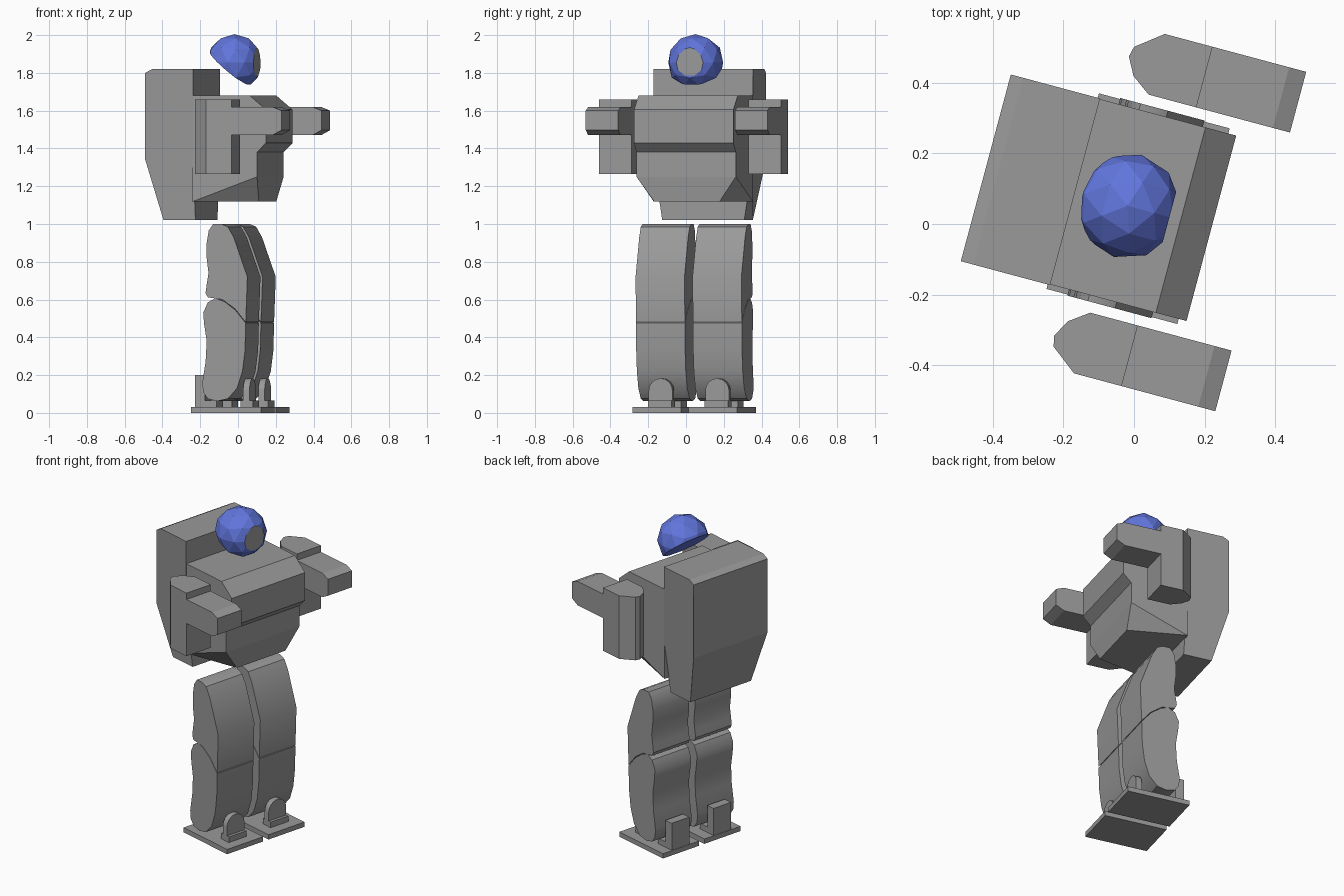
import bpy, bmesh, math
from mathutils import Matrix, Vector

if "Cube" in bpy.data.objects:
    bpy.data.objects.remove(bpy.data.objects["Cube"])

# The figure is turned a little about the vertical axis; local x is forward
PLACE = Matrix.Rotation(math.radians(-15), 4, 'Z') @ Matrix.Translation((0, 0.045, 0))


def material(name, rgb):
    m = bpy.data.materials.new(name)
    m.use_nodes = True
    m.diffuse_color = (*rgb, 1)
    m.node_tree.nodes["Principled BSDF"].inputs["Base Color"].default_value = (*rgb, 1)
    return m


GREY = material("stone grey", (0.32, 0.32, 0.32))
BLUE = material("helmet blue", (0.12, 0.18, 0.72))


def finish(name, bm, mats=(GREY,), smooth=False):
    bmesh.ops.recalc_face_normals(bm, faces=bm.faces)
    bm.transform(PLACE)
    mesh = bpy.data.meshes.new(name)
    bm.to_mesh(mesh)
    bm.free()
    for m in mats:
        mesh.materials.append(m)
    obj = bpy.data.objects.new(name, mesh)
    bpy.context.collection.objects.link(obj)
    if smooth:
        bpy.ops.object.select_all(action='DESELECT')
        obj.select_set(True)
        bpy.context.view_layer.objects.active = obj
        bpy.ops.object.shade_smooth_by_angle(angle=math.radians(32))
    return obj


def prism(points, low, high, axis):
    """Extrude a 2D outline between low and high along the given axis."""
    def place(p, d):
        if axis == 'x':
            return (d, p[0], p[1])
        return (p[0], d, p[1]) if axis == 'y' else (p[0], p[1], d)
    bm = bmesh.new()
    a = [bm.verts.new(place(p, low)) for p in points]
    b = [bm.verts.new(place(p, high)) for p in points]
    bm.faces.new(a)
    bm.faces.new(b[::-1])
    for i in range(len(a)):
        j = (i + 1) % len(a)
        bm.faces.new((a[i], b[i], b[j], a[j]))
    return bm


def rect(x0, x1, y0, y1):
    return [(x0, y0), (x1, y0), (x1, y1), (x0, y1)]


def cut(bm, point, normal):
    """Remove what lies on the normal side and cap the opening."""
    geom = bm.verts[:] + bm.edges[:] + bm.faces[:]
    res = bmesh.ops.bisect_plane(bm, geom=geom, plane_co=point, plane_no=normal, clear_outer=True)
    edges = [e for e in res["geom_cut"] if isinstance(e, bmesh.types.BMEdge)]
    return bmesh.ops.contextual_create(bm, geom=edges)["faces"]


# Torso with chamfered lower front corners
torso = prism([(-0.19, 1.68), (0.125, 1.68), (0.215, 1.605), (0.215, 1.43),
               (0.165, 1.38), (0.165, 1.25), (0.15, 1.12), (-0.19, 1.12)], -0.272, 0.272, 'y')
for s in (-1, 1):
    p = Vector((0.165, s * 0.272, 1.25))
    q = Vector((-0.185, s * 0.272, 1.12))
    r = Vector((0.15, s * 0.18, 1.12))
    n = (q - p).cross(r - p).normalized()
    if n.z > 0:
        n = -n
    cut(torso, p, n)
finish("torso", torso)

# Backpack, tapering below its middle
pack = prism([(-0.185, 1.82), (-0.41, 1.82), (-0.447, 1.80), (-0.447, 1.34),
              (-0.36, 1.02), (-0.185, 1.02), (-0.185, 1.34)], -0.274, 0.274, 'y')
for v in pack.verts:
    if v.co.z < 1.1:
        v.co.y *= 0.82
finish("backpack", pack)

# Head: faceted ball cut at the back underside and flat at the face
head = bmesh.new()
bmesh.ops.create_icosphere(head, subdivisions=2, radius=0.15,
                           matrix=Matrix.Translation((-0.031, 0.0, 1.855)))
cut(head, (-0.031, 0, 1.805), Vector((-0.65, 0, -0.76)))
cut(head, (0.092, 0, 1.85), Vector((1, 0, 0)))
geom = head.verts[:] + head.edges[:] + head.faces[:]
bmesh.ops.bisect_plane(head, geom=geom, plane_co=(0, 0, 1.785), plane_no=(0, 0, 1))
head.normal_update()
for f in head.faces:
    c = f.calc_center_median()
    f.material_index = int(c.x > 0.0915 and c.z > 1.785)
finish("head", head, (BLUE, GREY))

THIGH = [(-0.07, 1.0), (-0.025, 1.0), (0.01, 0.985), (0.042, 0.93), (0.117, 0.72),
         (0.108, 0.48), (0.05, 0.55), (-0.02, 0.6), (-0.10, 0.612), (-0.112, 0.635),
         (-0.106, 0.68), (-0.096, 0.74), (-0.106, 0.82), (-0.106, 0.9), (-0.095, 0.965)]
CALF = [(0.108, 0.475), (0.05, 0.545), (-0.01, 0.59), (-0.06, 0.607), (-0.10, 0.585),
        (-0.125, 0.53), (-0.12, 0.47), (-0.106, 0.38), (-0.112, 0.27), (-0.13, 0.16),
        (-0.125, 0.11), (-0.10, 0.075), (-0.05, 0.062), (0.01, 0.075), (0.06, 0.13),
        (0.09, 0.22), (0.104, 0.33)]
UPPER_ARM = [(0.085, 0.32), (-0.055, 0.32), (-0.11, 0.36), (-0.137, 0.41),
             (-0.13, 0.44), (-0.055, 0.498), (0.085, 0.498)]
FOREARM = [(0.085, 1.47), (0.31, 1.47), (0.36, 1.497), (0.36, 1.6), (0.31, 1.62), (0.085, 1.62)]

for side, s in (("left", 1), ("right", -1)):
    # Arm
    finish(side + "_upper_arm", prism([(x, s * y) for x, y in UPPER_ARM], 1.265, 1.66, 'z'))
    finish(side + "_forearm", prism(FOREARM, s * 0.32, s * 0.498, 'y'))
    # Leg
    finish(side + "_thigh", prism(THIGH, s * 0.022, s * 0.29, 'y'), smooth=True)
    finish(side + "_calf", prism(CALF, s * 0.022, s * 0.29, 'y'), smooth=True)
    # Foot plate with ankle brackets
    finish(side + "_foot", prism(rect(-0.192, 0.192, s * 0.02, s * 0.287), 0, 0.03, 'z'))
    mid, half = s * 0.155, 0.065
    arch = [(mid - half, 0.03), (mid + half, 0.03)]
    for i in range(9):
        a = math.pi * i / 8
        arch.append((mid + half * math.cos(a), 0.118 + half * math.sin(a)))
    finish(side + "_front_ankle_tab", prism(arch, 0.075, 0.11, 'x'), smooth=True)
    finish(side + "_front_ankle_base",
           prism(rect(0.06, 0.128, mid - half, mid + half), 0.03, 0.065, 'z'))
    finish(side + "_heel_block",
           prism(rect(-0.19, -0.135, mid - half, mid + half), 0.03, 0.2, 'z'))
    finish(side + "_heel_base",
           prism(rect(-0.135, -0.07, mid - half, mid + half), 0.03, 0.065, 'z'))
